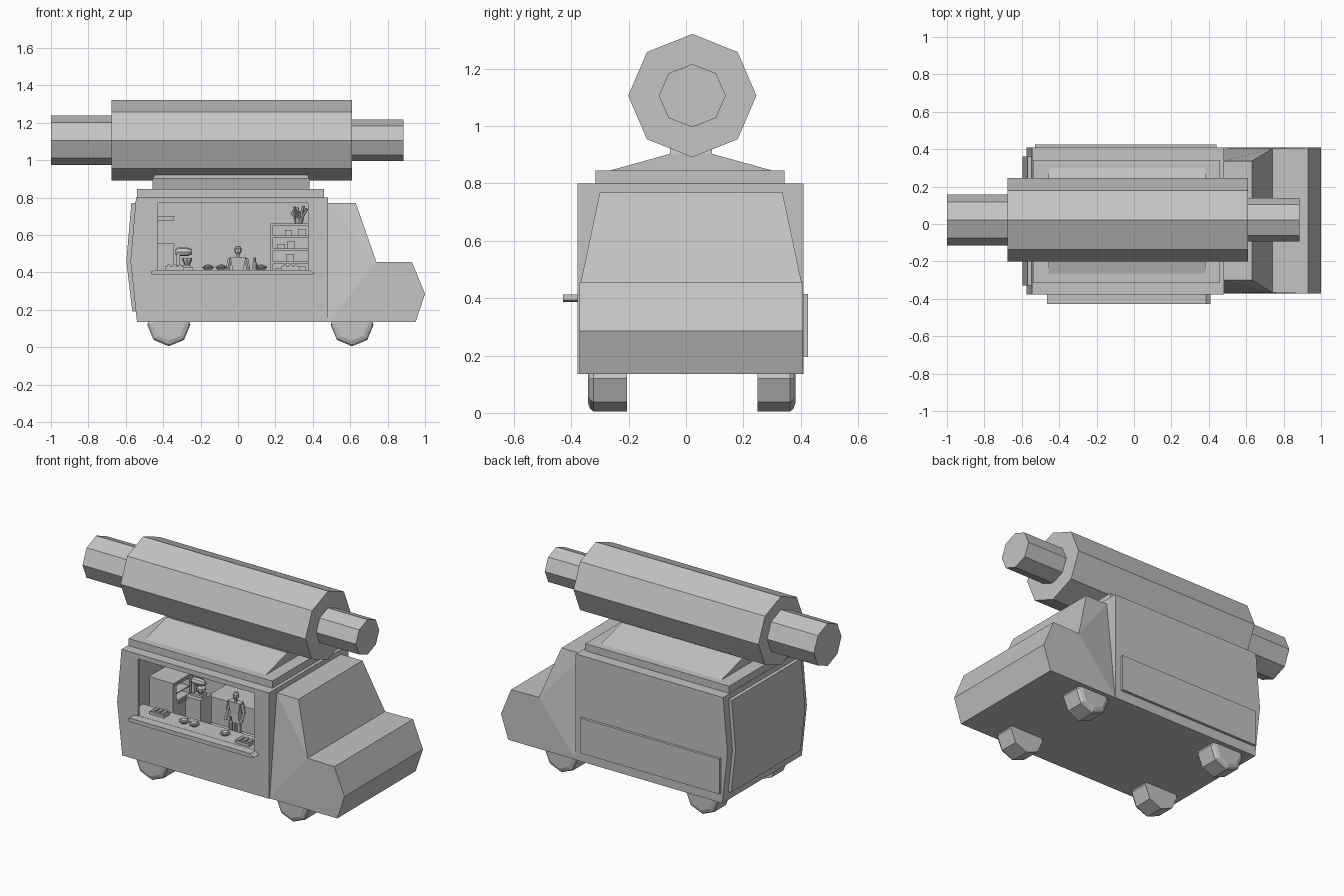
import bpy, bmesh, math
from mathutils import Vector

grey = bpy.data.materials.new("plain_grey")
grey.diffuse_color = (0.55, 0.55, 0.55, 1)
YC = 0.018  # centre line of the truck


def finish(name, bm):
    bmesh.ops.recalc_face_normals(bm, faces=bm.faces)
    me = bpy.data.meshes.new(name)
    bm.to_mesh(me)
    bm.free()
    me.materials.append(grey)
    ob = bpy.data.objects.new(name, me)
    bpy.context.collection.objects.link(ob)
    return ob


def loft(name, rings):
    """Closed solid through equal-length rings of points."""
    bm = bmesh.new()
    rows = [[bm.verts.new(p) for p in r] for r in rings]
    n = len(rows[0])
    for a, b in zip(rows, rows[1:]):
        for i in range(n):
            j = (i + 1) % n
            bm.faces.new((a[i], a[j], b[j], b[i]))
    bm.faces.new(rows[0])
    bm.faces.new(rows[-1])
    return finish(name, bm)


def taper(name, b, t):
    """Box between two rectangles given as (x0, x1, y0, y1, z)."""
    return loft(name, [[(q[0], q[2], q[4]), (q[1], q[2], q[4]),
                        (q[1], q[3], q[4]), (q[0], q[3], q[4])] for q in (b, t)])


def box(name, x0, x1, y0, y1, z0, z1):
    return taper(name, (x0, x1, y0, y1, z0), (x0, x1, y0, y1, z1))


def profile(name, pts, y0, y1):
    return loft(name, [[(x, y, z) for x, z in pts] for y in (y0, y1)])


def tube(name, axis, c, stations, n=8, ky=1.0):
    """Turned part along an axis; stations are (position, radius)."""
    rings = []
    for s, r in stations:
        ring = []
        for i in range(n):
            a = 2 * math.pi * i / n
            u, v = r * math.sin(a) * ky, r * math.cos(a)
            if axis == 'x':
                ring.append((s, c[0] + u, c[1] + v))
            elif axis == 'y':
                ring.append((c[0] + u, s, c[1] + v))
            else:
                ring.append((c[0] + u, c[1] + v, s))
        rings.append(ring)
    return loft(name, rings)


def limb(name, p, q, r):
    """Thin six-sided rod between two points."""
    p, q = Vector(p), Vector(q)
    rot = (q - p).to_track_quat('Z', 'Y')
    ring = [Vector((r * math.cos(i * math.pi / 3), r * math.sin(i * math.pi / 3), 0)) for i in range(6)]
    return loft(name, [[e + rot @ v for v in ring] for e in (p, q)])


def cut(ob, cutter):
    m = ob.modifiers.new("cut", 'BOOLEAN')
    m.operation, m.solver, m.object = 'DIFFERENCE', 'EXACT', cutter
    bpy.context.view_layer.objects.active = ob
    bpy.ops.object.modifier_apply(modifier=m.name)
    bpy.data.objects.remove(cutter)


# Truck body, hollow with a serving window
body = profile("truck_body", [(0.48, 0.135), (0.48, 0.80), (-0.545, 0.80),
                              (-0.575, 0.46), (-0.54, 0.135)], -0.378, 0.41)
cut(body, box("room_cutter", -0.51, 0.45, -0.365, 0.385, 0.18, 0.78))
cut(body, box("window_cutter", -0.43, 0.375, -0.5, -0.3, 0.41, 0.77))

# Cab with narrowing roof
cab = [(0.48, 0.135, .39), (0.95, 0.135, .39), (1.0, 0.285, .39), (0.93, 0.455, .39),
       (0.74, 0.455, .385), (0.63, 0.77, .318), (0.48, 0.77, .318)]
bm = bmesh.new()
sides = [[bm.verts.new((x, YC + s * w, z)) for x, z, w in cab] for s in (-1, 1)]
for i in range(7):
    j = (i + 1) % 7
    bm.faces.new((sides[0][i], sides[0][j], sides[1][j], sides[1][i]))
for v in sides:
    for f in ((0, 1, 2, 3, 4), (0, 4, 6), (4, 5, 6)):
        bm.faces.new([v[k] for k in f])
finish("cab", bm)

# Rear door and far side panel
profile("rear_door", [(-0.54, 0.19), (-0.565, 0.19), (-0.597, 0.46), (-0.57, 0.77), (-0.54, 0.77)],
        -0.33, 0.36)
box("far_side_panel", -0.53, 0.44, 0.405, 0.426, 0.195, 0.415)

# Wheels
for x, end in ((-0.37, "rear"), (0.61, "front")):
    tube(end + "_near_wheel", 'y', (x, 0.12), [(-0.342, 0.085), (-0.335, 0.105), (-0.322, 0.115), (-0.205, 0.115)])
    tube(end + "_far_wheel", 'y', (x, 0.12), [(0.25, 0.115), (0.363, 0.115), (0.375, 0.105), (0.382, 0.085)])

# Roof slab, sloped mount and saddle
box("roof_slab", -0.54, 0.46, -0.315, 0.343, 0.80, 0.845)
taper("roof_mount", (-0.457, 0.382, -0.265, 0.30, 0.845), (-0.457, 0.382, -0.06, 0.095, 0.902))
taper("saddle", (-0.455, 0.38, -0.055, 0.09, 0.90), (-0.44, 0.37, -0.055, 0.09, 0.93))

# Rolling pin on the roof
axis = (0.022, 1.106)
tube("pin_barrel", 'x', axis, [(-0.675, 0.215), (0.61, 0.215)], 8, 1.04)
tube("pin_rear_handle", 'x', axis, [(-1.0, 0.133), (-0.67, 0.133)], 8, 1.03)
tube("pin_front_handle", 'x', axis, [(0.60, 0.11), (0.885, 0.11)], 8, 1.06)

# Serving counter with chamfered ends
profile("counter_ledge", [(-0.465, 0.405), (-0.465, 0.393), (-0.455, 0.387), (0.395, 0.387),
                          (0.41, 0.393), (0.385, 0.412), (-0.44, 0.412)], -0.428, -0.37)
box("counter_top", -0.50, 0.44, -0.375, -0.23, 0.395, 0.413)
box("back_counter", -0.35, 0.17, 0.20, 0.38, 0.18, 0.34)

# Dishes, trays and a bottle on the counter
for i, x in enumerate((-0.16, -0.09, 0.125)):
    tube(f"plate_{i}", 'z', (x, -0.305), [(0.413, 0.018), (0.425, 0.032), (0.430, 0.032)], 10)
    tube(f"bun_{i}", 'z', (x, -0.305), [(0.428, 0.024), (0.436, 0.020), (0.441, 0.008)], 8)
for i, (x, y) in enumerate(((-0.34, -0.29), (0.28, -0.33))):
    box(f"tray_{i}", x - 0.05, x + 0.05, y - 0.03, y + 0.03, 0.413, 0.43)
    for k in range(3):
        tube(f"tray_{i}_loaf_{k}", 'y', (x - 0.03 + 0.03 * k, 0.432), [(y - 0.025, 0.012), (y + 0.025, 0.012)], 6)
tube("bottle", 'z', (0.09, -0.20), [(0.36, 0.013), (0.445, 0.013), (0.458, 0.006), (0.48, 0.006)], 8)

# Oven on the left with recessed door
oven = box("oven", -0.51, -0.345, -0.15, 0.04, 0.18, 0.55)
cut(oven, box("oven_cutter", -0.44, -0.30, -0.12, 0.01, 0.43, 0.525))
box("oven_rack", -0.44, -0.347, -0.12, 0.01, 0.47, 0.476)
box("oven_top", -0.51, -0.34, -0.155, 0.045, 0.54, 0.553)
limb("oven_handle", (-0.335, -0.11, 0.415), (-0.335, 0.0, 0.415), 0.006)
profile("wall_shelf", [(-0.51, 0.675), (-0.345, 0.675), (-0.34, 0.70), (-0.51, 0.705)], 0.20, 0.385)

# Mixer on a stand
box("mixer_stand", -0.345, -0.24, -0.03, 0.08, 0.18, 0.425)
box("mixer_base", -0.33, -0.25, 0.0, 0.05, 0.425, 0.44)
box("mixer_post", -0.33, -0.31, 0.01, 0.04, 0.44, 0.50)
tube("mixer_head", 'x', (0.025, 0.51), [(-0.335, 0.015), (-0.32, 0.023), (-0.27, 0.023), (-0.245, 0.013)], 8)
tube("mixer_bowl", 'z', (-0.272, 0.025), [(0.44, 0.014), (0.465, 0.027), (0.478, 0.027)], 8)

# Shelving unit on the right
box("shelf_back", 0.175, 0.44, 0.36, 0.385, 0.18, 0.66)
box("shelf_side", 0.175, 0.187, 0.22, 0.37, 0.18, 0.66)
for i, z in enumerate((0.37, 0.445, 0.515, 0.585, 0.65)):
    box(f"shelf_board_{i}", 0.175, 0.44, 0.22, 0.37, z, z + 0.012)
for i, (x, z, w, h) in enumerate(((0.20, 0.382, .05, .04), (0.29, 0.382, .07, .05), (0.26, 0.457, .04, .04),
                                  (0.21, 0.527, .04, .025), (0.265, 0.527, .04, .04), (0.25, 0.597, .035, .03),
                                  (0.32, 0.597, .04, .035))):
    box(f"shelf_goods_{i}", x, x + w, 0.24, 0.32, z, z + h)

# Potted plant on the shelf
tube("plant_pot", 'z', (0.325, 0.29), [(0.662, 0.02), (0.69, 0.028)], 8)
for i in range(9):
    a = i * 2.4
    r = 0.018 + 0.016 * (i % 2)
    c = Vector((0.325 + 0.5 * r * math.cos(a), 0.29 + 0.5 * r * math.sin(a), 0.69))
    limb(f"plant_leaf_{i}", c, c + Vector((r * math.cos(a), r * math.sin(a), 0.025 + 0.005 * i)), 0.008)

# Vendor standing inside
vy = -0.02
tube("vendor_head", 'z', (0, vy), [(0.497, 0.010), (0.510, 0.018), (0.528, 0.019), (0.541, 0.009)], 8)
tube("vendor_neck", 'z', (0, vy), [(0.475, 0.010), (0.50, 0.009)], 6)
taper("vendor_chest", (-0.028, 0.028, vy - 0.018, vy + 0.018, 0.41),
      (-0.042, 0.042, vy - 0.02, vy + 0.02, 0.482))
taper("vendor_hips", (-0.038, 0.038, vy - 0.02, vy + 0.02, 0.355),
      (-0.028, 0.028, vy - 0.018, vy + 0.018, 0.41))
for s, side in ((-1, "left"), (1, "right")):
    limb(f"vendor_{side}_upper_arm", (s * 0.043, vy, 0.476), (s * 0.055, vy, 0.42), 0.012)
    limb(f"vendor_{side}_forearm", (s * 0.055, vy, 0.42), (s * 0.05, vy - 0.03, 0.365), 0.010)
    limb(f"vendor_{side}_leg", (s * 0.02, vy, 0.36), (s * 0.022, vy, 0.18), 0.016)
